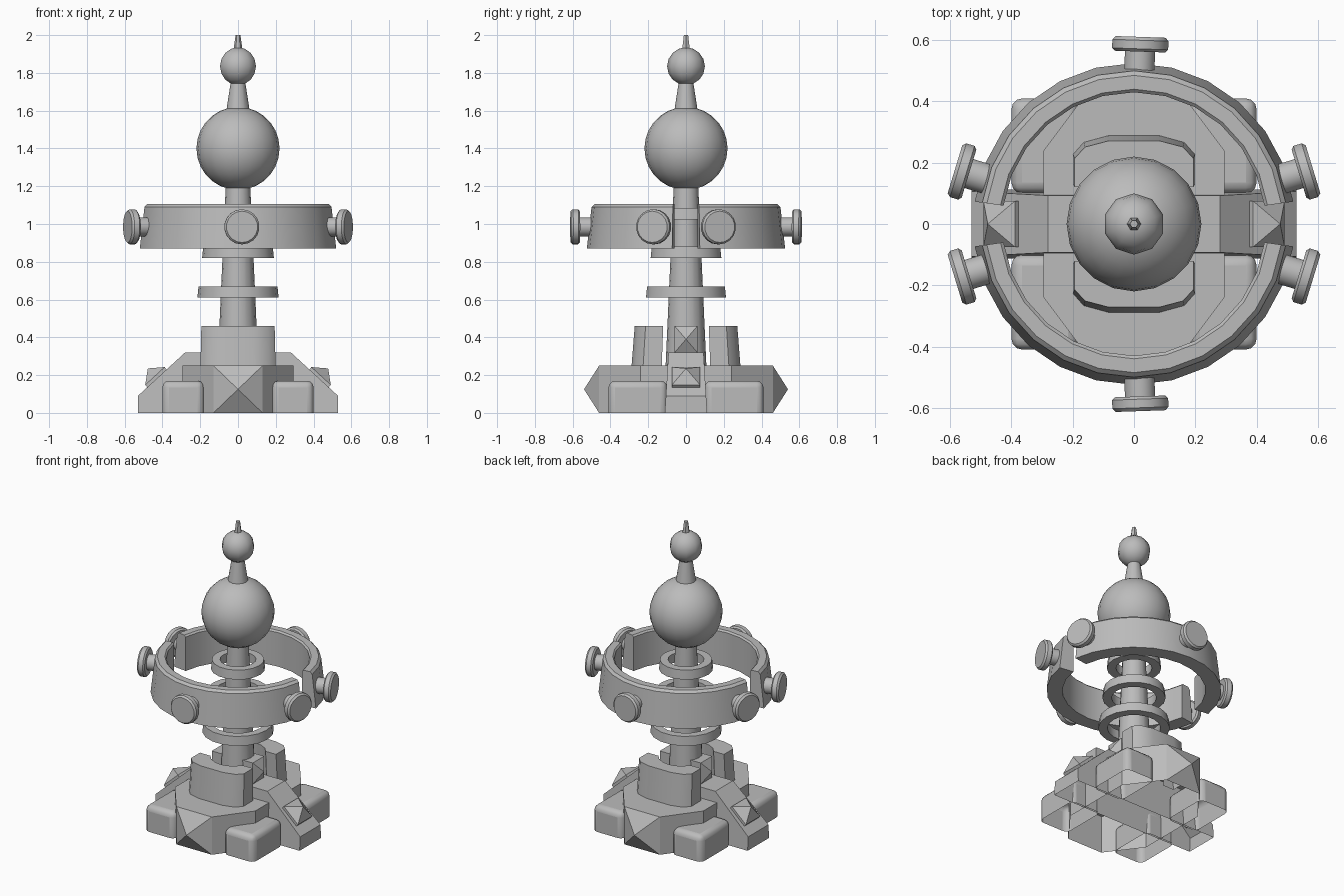
import bpy, bmesh, math
from mathutils import Vector

if "Cube" in bpy.data.objects:
    bpy.data.objects.remove(bpy.data.objects["Cube"])

grey = bpy.data.materials.new("stone_grey")
grey.diffuse_color = (0.5, 0.5, 0.5, 1)
grey.use_nodes = True
grey.node_tree.nodes["Principled BSDF"].inputs["Base Color"].default_value = grey.diffuse_color


def finish(name, bm, smooth=True):
    bmesh.ops.recalc_face_normals(bm, faces=bm.faces)
    me = bpy.data.meshes.new(name)
    bm.to_mesh(me)
    bm.free()
    ob = bpy.data.objects.new(name, me)
    bpy.context.collection.objects.link(ob)
    me.materials.append(grey)
    if smooth:
        bpy.ops.object.select_all(action='DESELECT')
        ob.select_set(True)
        bpy.context.view_layer.objects.active = ob
        bpy.ops.object.shade_smooth_by_angle(angle=math.radians(38))
    return ob


def lathe(name, profile, segs, start=0, sweep=360, ring=False):
    """Turn (radius, z) points about z; ring closes the section into a loop."""
    bm = bmesh.new()
    full = sweep == 360
    cols = []
    for i in range(segs if full else segs + 1):
        a = math.radians(start + sweep * i / segs)
        cols.append([bm.verts.new((r * math.cos(a), r * math.sin(a), z)) for r, z in profile])
    n = len(profile)
    for i in range(segs):
        a, b = cols[i], cols[(i + 1) % len(cols)]
        for j in range(n if ring else n - 1):
            k = (j + 1) % n
            bm.faces.new((a[j], b[j], b[k], a[k]))
    if not full:
        bm.faces.new(cols[0])
        bm.faces.new(cols[-1])
    elif not ring:
        bm.faces.new([c[0] for c in cols])
        bm.faces.new([c[-1] for c in cols])
    return finish(name, bm)


def prism(name, outline, z0, z1, top=(1, 1), smooth=False):
    """Upright block with a tapered top and an open underside."""
    bm = bmesh.new()
    lo = [bm.verts.new((x, y, z0)) for x, y in outline]
    hi = [bm.verts.new((x * top[0], y * top[1], z1)) for x, y in outline]
    for i in range(len(lo)):
        j = (i + 1) % len(lo)
        bm.faces.new((lo[i], lo[j], hi[j], hi[i]))
    bm.faces.new(hi)
    return finish(name, bm, smooth)


def stud(name, centre, normal, side, half_u, half_v, height, skirt):
    """Pyramid stud on a short rectangular plinth."""
    bm = bmesh.new()
    c, n, u = Vector(centre), Vector(normal).normalized(), Vector(side)
    v = n.cross(u)
    corners = [c + u * half_u * a + v * half_v * b for a, b in ((-1, -1), (1, -1), (1, 1), (-1, 1))]
    base = [bm.verts.new(p) for p in corners]
    foot = [bm.verts.new(p - n * skirt) for p in corners]
    tip = bm.verts.new(c + n * height)
    for i in range(4):
        j = (i + 1) % 4
        bm.faces.new((base[i], base[j], tip))
        bm.faces.new((foot[i], foot[j], base[j], base[i]))
    return finish(name, bm, False)


def ball(name, z, r, segs, rings):
    bm = bmesh.new()
    bmesh.ops.create_uvsphere(bm, u_segments=segs, v_segments=rings, radius=r)
    bmesh.ops.translate(bm, verts=bm.verts, vec=(0, 0, z))
    return finish(name, bm)


# central column, balls and finial
lathe("shaft", [(0.108, 0.25), (0.064, 1.22)], 16)
ball("large_ball", 1.4, 0.22, 20, 14)
lathe("neck", [(0.065, 1.58), (0.037, 1.76)], 12)
ball("small_ball", 1.835, 0.1, 10, 8)
lathe("finial", [(0.024, 1.92), (0.013, 2.0)], 6)

# floating collars around the shaft
for i, (r, z) in enumerate(((0.215, 0.61), (0.19, 0.82), (0.163, 1.025))):
    lathe(f"collar_{i + 1}", [(r, z), (r - 0.006, z + 0.06), (r - 0.055, z + 0.06),
                              (r - 0.055, z)], 18, ring=True)

# split outer ring
section = [(0.525, 0.87), (0.5, 1.09), (0.485, 1.105), (0.44, 1.105), (0.43, 1.095), (0.43, 0.87)]
for name, start in (("ring_back", 8), ("ring_front", 188)):
    lathe(name, section, 12, start, 164, ring=True)

# knobs around the ring
for i, deg in enumerate((17, 88, 163, 197, 272, 343)):
    knob = lathe(f"knob_{i + 1}", [(0.05, 0.47), (0.05, 0.563), (0.083, 0.563), (0.093, 0.572),
                                   (0.093, 0.6), (0.083, 0.611)], 18)
    knob.rotation_euler = (0, math.pi / 2, math.radians(deg))
    knob.location.z = 0.985

# faceted main base
quarter = [(0.295, 0.24), (0.13, 0.46)]
outline = quarter + [(-x, y) for x, y in reversed(quarter)]
outline += [(-x, -y) for x, y in outline]
prism("base_body", outline, 0, 0.25)

# raised cups facing each other across the shaft
half = [(0.2, 0.13), (0.2, 0.23), (0.165, 0.27), (0.085, 0.292)]
arc = [(0.14 * math.cos(math.radians(a)), 0.06 + 0.14 * math.sin(math.radians(a)))
       for a in range(150, 29, -20)]
cup = half + [(-x, y) for x, y in reversed(half)] + arc
for name, s in (("cup_back", 1), ("cup_front", -1)):
    prism(name, [(x, y * s) for x, y in cup], 0.2, 0.46, (0.97, 0.93), True)

# sloped cross arm, open underneath
bm = bmesh.new()
profile = [(-0.53, 0), (-0.53, 0.09), (-0.28, 0.32), (0.28, 0.32), (0.53, 0.09), (0.53, 0)]
sides = [[bm.verts.new((x, s * (0.112 - 0.06 * z), z)) for x, z in profile] for s in (-1, 1)]
for side in sides:
    bm.faces.new(side)
for i in range(5):
    bm.faces.new((sides[0][i], sides[0][i + 1], sides[1][i + 1], sides[1][i]))
finish("cross_arm", bm, False)

# pyramid studs on the slopes, beside the shaft, and on the front and back
for s, label in ((1, "right"), (-1, "left")):
    stud(f"slope_stud_{label}", (0.44 * s, 0, 0.195), (0.677 * s, 0, 0.736), (0, 1, 0),
         0.075, 0.07, 0.055, 0.03)
    stud(f"shaft_stud_{label}", (0.15 * s, 0, 0.39), (s, 0, 0), (0, 1, 0), 0.06, 0.07, 0.04, 0.1)
for s, label in ((1, "back"), (-1, "front")):
    stud(f"spike_{label}", (0, 0.46 * s, 0.125), (0, s, 0), (1, 0, 0), 0.13, 0.125, 0.08, 0)

# rounded corner feet, open underneath
for sx in (1, -1):
    for sy in (1, -1):
        box = [(0.18, 0.1), (0.4, 0.1), (0.4, 0.41), (0.18, 0.41)]
        foot = prism("corner_foot", [(x * sx, y * sy) for x, y in box], 0, 0.17, smooth=True)
        bev = foot.modifiers.new("rounding", 'BEVEL')
        bev.width = 0.035
        bev.segments = 3
